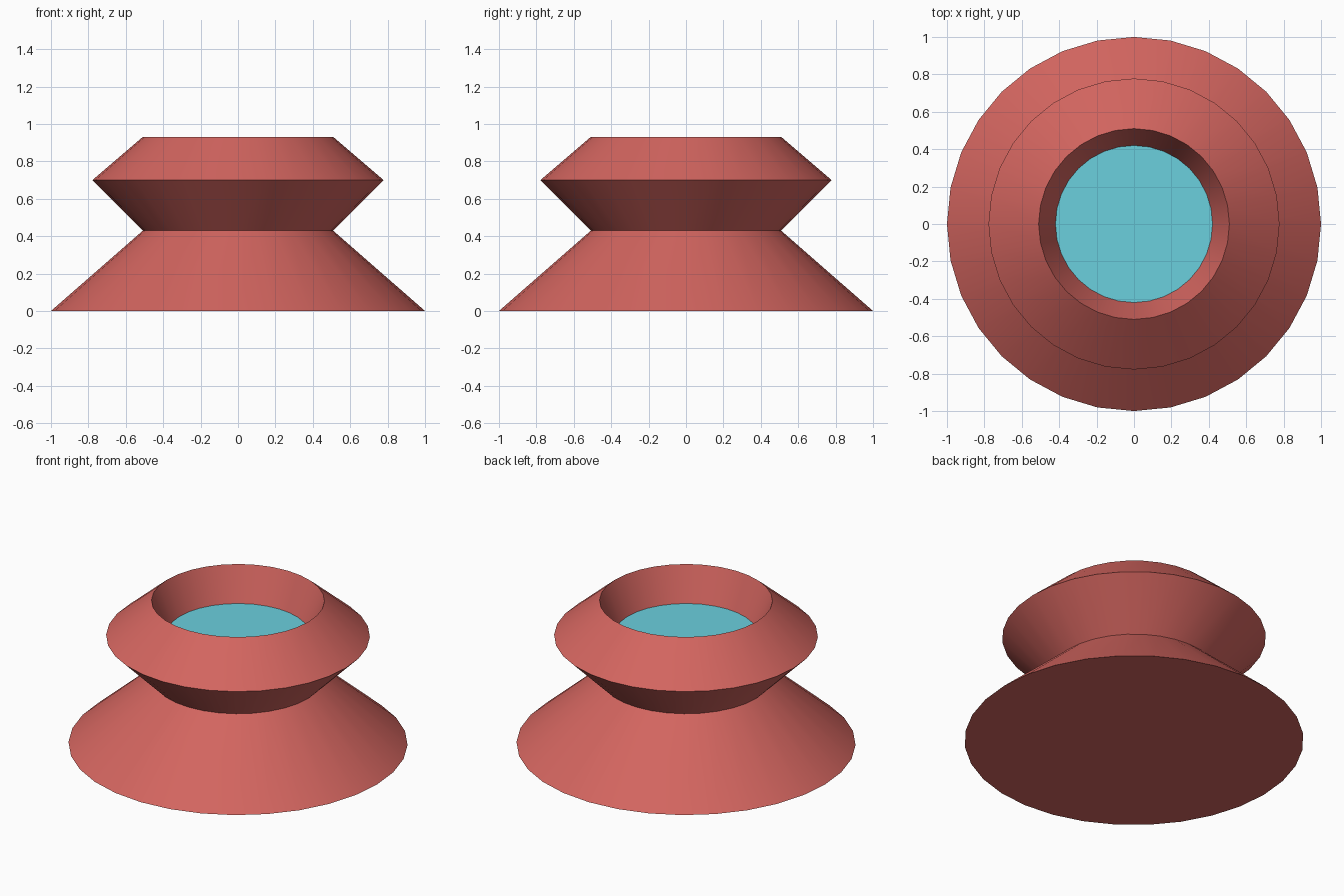
import bpy
import bmesh
from math import cos, sin, tau, radians

if "Cube" in bpy.data.objects:
    bpy.data.objects.remove(bpy.data.objects["Cube"])

SIDES = 32


def material(name, color):
    mat = bpy.data.materials.new(name)
    mat.diffuse_color = (*color, 1)
    mat.use_nodes = True
    mat.node_tree.nodes["Principled BSDF"].inputs["Base Color"].default_value = mat.diffuse_color
    return mat


def lathe(name, profile, mat, cap_start=False):
    """Spin (radius, height) points, listed bottom to top along the outside, about z."""
    bm = bmesh.new()
    rings = [[bm.verts.new((r * cos(tau * i / SIDES), r * sin(tau * i / SIDES), z))
              for i in range(SIDES)] for r, z in profile]
    for lower, upper in zip(rings, rings[1:]):
        for i in range(SIDES):
            j = (i + 1) % SIDES
            bm.faces.new((lower[i], lower[j], upper[j], upper[i]))
    if cap_start:
        bm.faces.new(rings[0][::-1])
    if len(rings) == 1:
        bm.faces.new(rings[0])
    mesh = bpy.data.meshes.new(name)
    bm.to_mesh(mesh)
    bm.free()
    mesh.materials.append(mat)
    obj = bpy.data.objects.new(name, mesh)
    bpy.context.collection.objects.link(obj)
    bpy.ops.object.select_all(action='DESELECT')
    obj.select_set(True)
    bpy.context.view_layer.objects.active = obj
    bpy.ops.object.shade_smooth_by_angle(angle=radians(30))
    return obj


red = material("red_clay", (0.65, 0.13, 0.115))
blue = material("water_blue", (0.147, 0.63, 0.73))

# Flared foot, pinched waist, angular bowl and the tapering inner wall
lathe("pedestal_bowl",
      [(1.0, 0), (0.508, 0.43), (0.778, 0.70), (0.51, 0.93), (0.42, 0.715)],
      red, cap_start=True)

# Water surface closing the bottom of the bowl's opening
lathe("water", [(0.42, 0.715)], blue)
